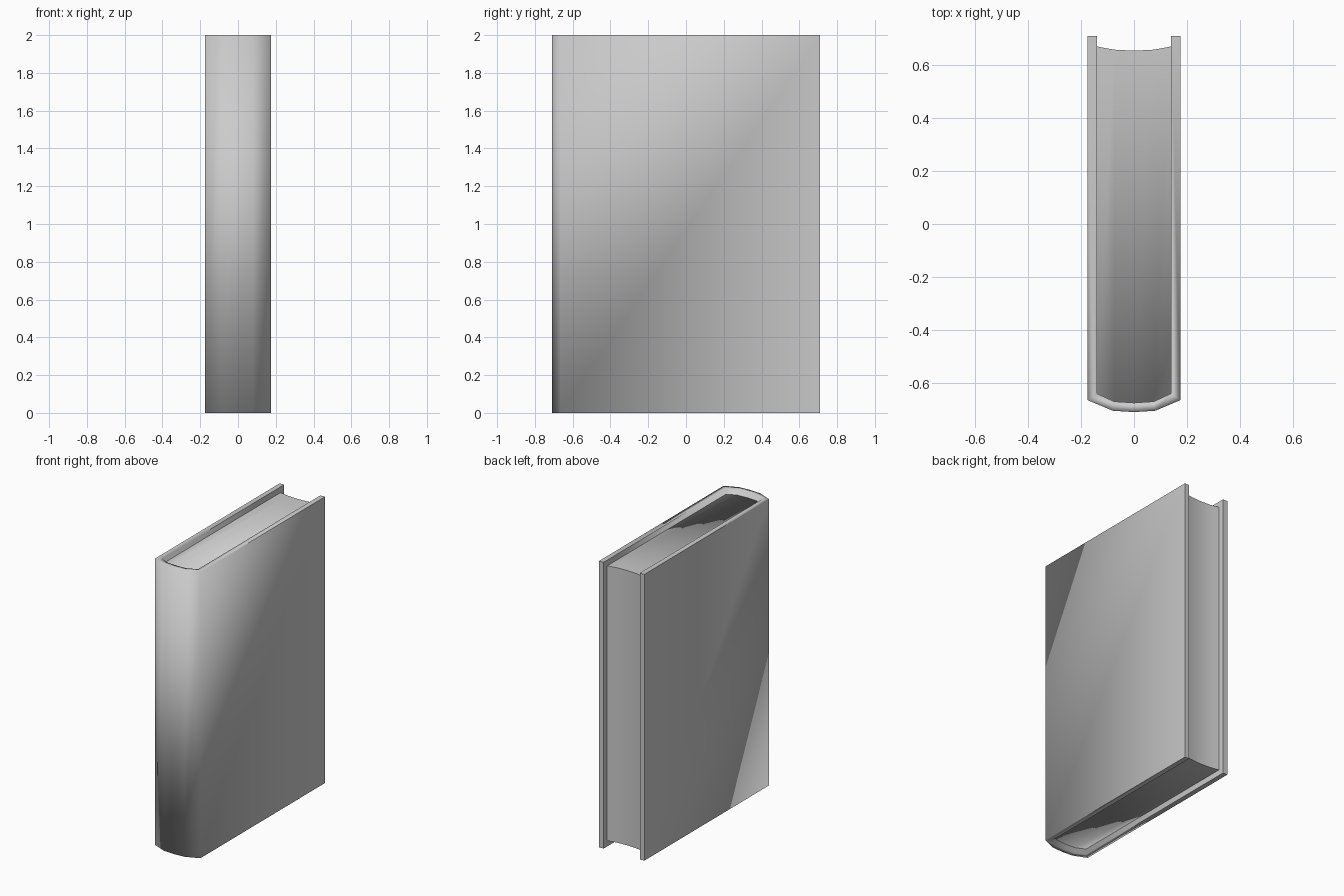
import bpy, bmesh

if "Cube" in bpy.data.objects:
    bpy.data.objects.remove(bpy.data.objects["Cube"])

grey = bpy.data.materials.new("plain grey")
grey.diffuse_color = (0.6, 0.6, 0.6, 1)
grey.use_nodes = True
grey.node_tree.nodes["Principled BSDF"].inputs["Base Color"].default_value = grey.diffuse_color


def mirrored(half):
    """Complete a left-half outline (ending on x = 0) with its right half."""
    return half + [(-x, y) for x, y in reversed(half[:-1])]


def strip_solid(name, row_a, row_b, z0, z1):
    """Upright solid between two plan outlines with equal point counts."""
    bm = bmesh.new()
    a0, a1, b0, b1 = [[bm.verts.new((x, y, z)) for x, y in row]
                      for row in (row_a, row_b) for z in (z0, z1)]
    for i in range(len(row_a) - 1):
        j = i + 1
        bm.faces.new((a0[i], a0[j], a1[j], a1[i]))
        bm.faces.new((b0[j], b0[i], b1[i], b1[j]))
        bm.faces.new((a1[i], a1[j], b1[j], b1[i]))
        bm.faces.new((a0[j], a0[i], b0[i], b0[j]))
    for i in (0, -1):
        bm.faces.new((a0[i], a1[i], b1[i], b0[i]))
    bmesh.ops.recalc_face_normals(bm, faces=bm.faces)
    for f in bm.faces:
        f.smooth = True
    # The rounded spine end shades softly, all other corners stay crisp
    for e in bm.edges:
        mid_y = (e.verts[0].co.y + e.verts[1].co.y) / 2
        e.smooth = mid_y < -0.6 or e.calc_face_angle() < 0.6
    mesh = bpy.data.meshes.new(name)
    bm.to_mesh(mesh)
    bm.free()
    mesh.materials.append(grey)
    obj = bpy.data.objects.new(name, mesh)
    bpy.context.collection.objects.link(obj)
    return obj


# Cover: two boards joined by a rounded spine
outer = mirrored([(-0.175, 0.71), (-0.175, -0.665), (-0.08, -0.705), (0, -0.71)])
inner = mirrored([(-0.14, 0.71), (-0.14, -0.64), (-0.075, -0.67), (0, -0.675)])
strip_solid("cover", outer, inner, 0, 2)

# Page block: rounded at the spine, hollowed at the fore edge, set below the rim
page_front = mirrored([(-0.14, -0.64), (-0.075, -0.67), (0, -0.675)])
page_back = mirrored([(-0.14, 0.67), (-0.075, 0.658), (0, 0.654)])
strip_solid("pages", page_front, page_back, 0.04, 1.96)
